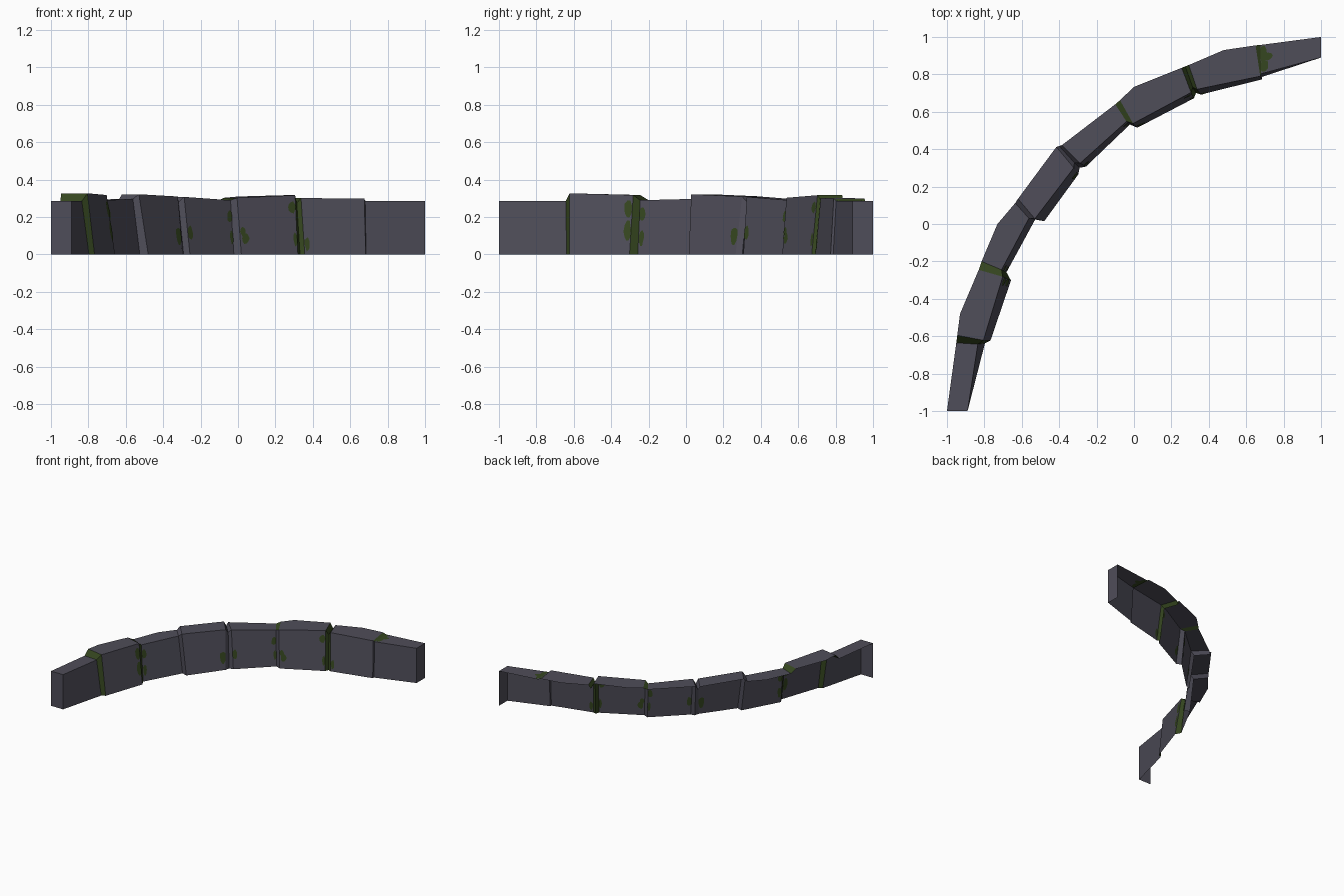
import bpy, bmesh, math, random
from mathutils import Vector as V

if "Cube" in bpy.data.objects:
    bpy.data.objects.remove(bpy.data.objects["Cube"])

random.seed(4)

def material(name, col):
    m = bpy.data.materials.new(name)
    m.diffuse_color = (*col, 1)
    m.use_nodes = True
    m.node_tree.nodes["Principled BSDF"].inputs["Base Color"].default_value = m.diffuse_color
    return m

STONE = material("grey stone", (0.078, 0.075, 0.100))
MOSS = material("green moss", (0.036, 0.062, 0.014))

def make(name, polys, mats):
    """polys: list of (points, material index)"""
    bm = bmesh.new()
    for pts, mi in polys:
        f = bm.faces.new([bm.verts.new(p) for p in pts])
        f.material_index = mi
    bmesh.ops.remove_doubles(bm, verts=bm.verts, dist=0.0005)
    me = bpy.data.meshes.new(name)
    bm.to_mesh(me)
    bm.free()
    for m in mats:
        me.materials.append(m)
    ob = bpy.data.objects.new(name, me)
    bpy.context.collection.objects.link(ob)
    return ob

# stone ends along the arc: outer top xy, inner top xy, inner base xy, top height
ENDS = [
    (-1, -1, -.89, -1, -.89, -1, .285), (-.95, -.635, -.835, -.643, -.797, -.638, .285),
    (-.945, -.595, -.805, -.622, -.767, -.622, .327), (-.83, -.245, -.702, -.282, -.658, -.302, .318),
    (-.815, -.20, -.708, -.245, -.682, -.258, .29), (-.635, .112, -.562, .03, -.525, .03, .297),
    (-.62, .135, -.53, .028, -.48, .015, .322), (-.415, .412, -.322, .30, -.298, .265, .310),
    (-.385, .422, -.288, .325, -.257, .307, .308), (-.10, .64, -.04, .548, -.022, .532, .29),
    (-.075, .662, -.005, .537, .018, .515, .303), (.255, .835, .305, .703, .32, .672, .317),
    (.293, .85, .337, .72, .357, .692, .302), (.65, .955, .675, .79, .683, .773, .298),
    (.675, .957, .68, .803, .685, .787, .287), (1, 1, 1, .89, 1, .89, .285)]
# extra bend in the outer edge of some stones
BEND = {1: (-.93, -.48), 2: (-.73, 0), 5: (0, .733), 6: (.48, .93)}

def ring(e):
    return V((e[0], e[1], e[6])), V((e[2], e[3], e[6])), V((e[4], e[5], 0))

R = [ring(e) for e in ENDS]

# stones: top face and sloped inner face (back and underside are open)
for i in range(8):
    a, b = R[2 * i], R[2 * i + 1]
    top = [a[0], a[1], b[1], b[0]]
    if i in BEND:
        top.append(V((*BEND[i], (a[0].z + b[0].z) / 2)))
    polys = [(top, 0), ([a[1], a[2], b[2], b[1]], 0)]
    if i in (0, 7):  # end caps
        r = a if i == 0 else b
        cap = [r[0], V((r[0].x, r[0].y, 0)), r[2], r[1]]
        polys.append((cap if i == 0 else cap[::-1], 0))
    make(f"wall_stone_{i + 1}", polys, [STONE])

# joints between stones; (top, inner) mossy or not, and depth of a V groove
JOINT = [(1, 1, 0), (1, 1, 0), (0, 0, 0), (0, 0, .03), (1, 0, 0), (1, 1, .035), (1, 0, 0)]
for j, (mt, mi, dip) in enumerate(JOINT):
    rows = [R[2 * j + 1], R[2 * j + 2]]
    if dip:
        mid = [(p + q) / 2 for p, q in zip(*rows)]
        inward = (mid[0] - mid[1]).normalized() * .02
        mid = [mid[0] - V((0, 0, dip)), mid[1] + inward - V((0, 0, dip)), mid[2] + inward]
        rows.insert(1, mid)
    polys = []
    for a, b in zip(rows, rows[1:]):
        polys.append(([a[0], a[1], b[1], b[0]], mt))
        polys.append(([a[1], a[2], b[2], b[1]], mi))
    make(f"joint_{j + 1}", polys, [STONE, MOSS])

# moss patches: stone, face (0 top, 1 inner), along, across, half width, half height
PATCHES = [
    (1, 1, .94, .25, .025, .05), (1, 1, .95, .62, .022, .06),
    (2, 1, .06, .25, .02, .035), (2, 1, .06, .7, .015, .04),
    (3, 1, .93, .68, .026, .055), (4, 1, .05, .62, .02, .04),
    (4, 1, .95, .3, .02, .035), (4, 1, .97, .7, .012, .04),
    (5, 1, .06, .6, .018, .025), (5, 1, .09, .72, .026, .028),
    (5, 1, .93, .2, .028, .03), (6, 1, .05, .82, .016, .035),
    (5, 1, .97, .75, .012, .04), (7, 0, .04, .35, .025, .045), 
    (7, 0, .10, .45, .03, .02), (7, 0, .05, .75, .025, .03)]
polys = []
for s, face, u, v, w, h in PATCHES:
    a, b = R[2 * s], R[2 * s + 1]
    p0, p1, q0, q1 = a[face], a[face + 1], b[face], b[face + 1]
    L, H = (q0 - p0).length, (p1 - p0).length
    n = (p1 - p0).cross(q0 - p0).normalized()
    pts = []
    for k in range(10):
        t = 2 * math.pi * k / 10
        r = random.uniform(.8, 1.15)
        uu = min(max(u + r * w * math.cos(t) / L, 0), 1)
        vv = min(max(v + r * h * math.sin(t) / H, .01), .99)
        pts.append(p0.lerp(p1, vv).lerp(q0.lerp(q1, vv), uu))
    for side in (1, -1):
        loop = [p + n * .003 * side for p in pts]
        polys.append((loop[::side], 0))
ob = make("moss_patches", polys, [MOSS])

# patches face away from the wall on both sides
bm = bmesh.new()
bm.from_mesh(ob.data)
bmesh.ops.triangulate(bm, faces=bm.faces[:])
bm.to_mesh(ob.data)
bm.free()
